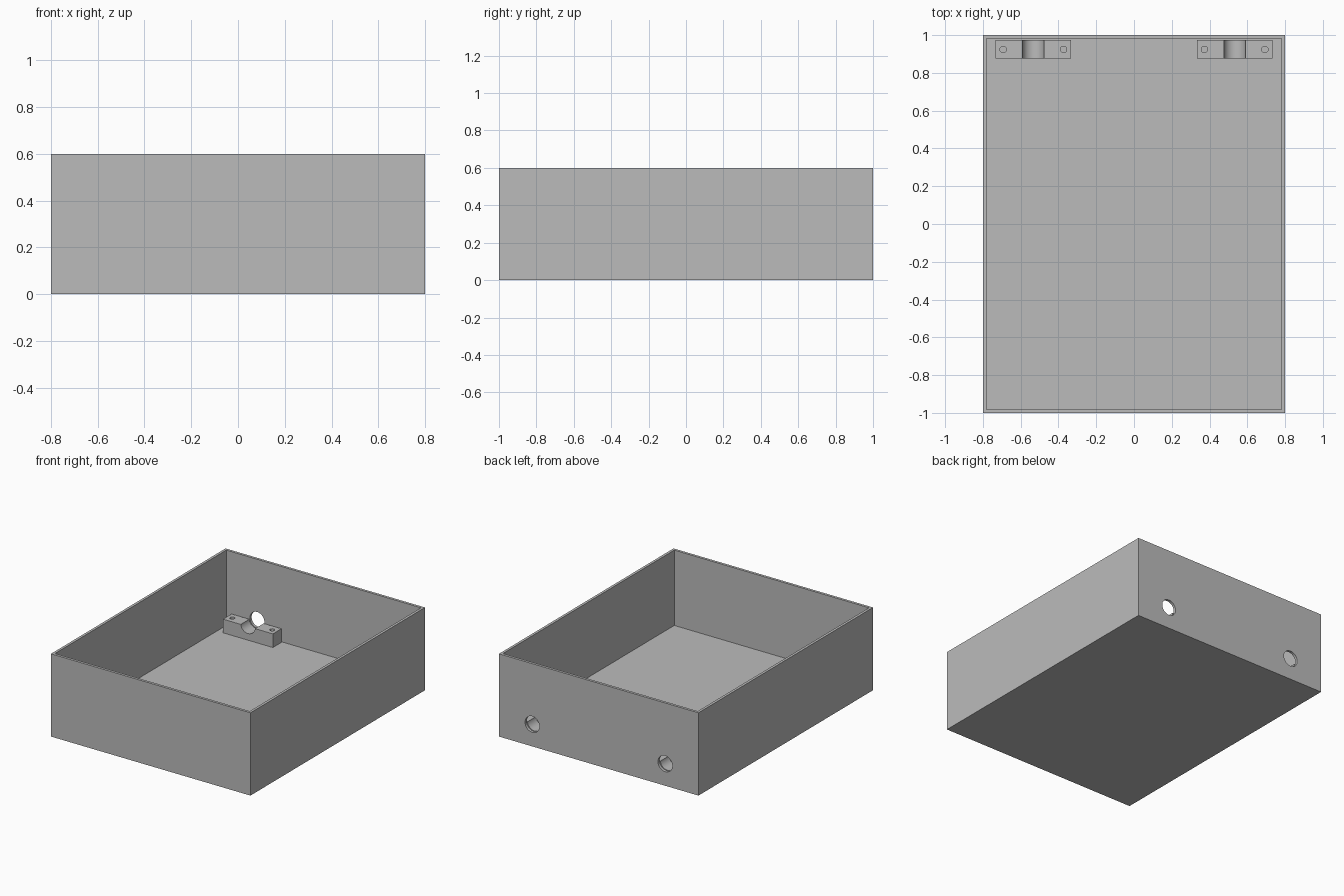
import bpy
import bmesh
from mathutils import Matrix, Vector

WIDTH, DEPTH, HEIGHT = 1.6, 2.0, 0.6
WALL, FLOOR = 0.027, 0.054
MOUNT_X = 0.533          # centre of each mount and wall hole
MOUNT_SIZE = Vector((0.4, 0.098, 0.099))
BORE_Z, BORE_R = 0.16, 0.058
SCREW_OFFSET, SCREW_R = 0.16, 0.017

if "Cube" in bpy.data.objects:
    bpy.data.objects.remove(bpy.data.objects["Cube"], do_unlink=True)

grey = bpy.data.materials.new("plain_grey")
grey.use_nodes = True
grey.diffuse_color = (0.5, 0.5, 0.5, 1)
grey.node_tree.nodes["Principled BSDF"].inputs["Base Color"].default_value = (0.5, 0.5, 0.5, 1)


def make_object(name, bm):
    mesh = bpy.data.meshes.new(name)
    bm.to_mesh(mesh)
    bm.free()
    mesh.materials.append(grey)
    obj = bpy.data.objects.new(name, mesh)
    bpy.context.collection.objects.link(obj)
    return obj


def box(bm, size, centre):
    matrix = Matrix.Translation(centre) @ Matrix.Diagonal((*size, 1))
    bmesh.ops.create_cube(bm, size=1, matrix=matrix)


def cylinder(name, radius, length, centre, axis):
    bm = bmesh.new()
    turn = Matrix.Rotation(1.5707963, 4, "X") if axis == "Y" else Matrix()
    bmesh.ops.create_cone(bm, cap_ends=True, segments=48, radius1=radius, radius2=radius,
                          depth=length, matrix=Matrix.Translation(centre) @ turn)
    return make_object(name, bm)


def cut(obj, cutters):
    """Subtract the cutters, bake the result and delete them."""
    for cutter in cutters:
        cutter.hide_render = True
        mod = obj.modifiers.new("cut", "BOOLEAN")
        mod.operation = "DIFFERENCE"
        mod.solver = "EXACT"
        mod.object = cutter
    bpy.context.view_layer.update()
    graph = bpy.context.evaluated_depsgraph_get()
    result = bpy.data.meshes.new_from_object(obj.evaluated_get(graph))
    obj.modifiers.clear()
    obj.data = result
    for cutter in cutters:
        bpy.data.objects.remove(cutter, do_unlink=True)
    bpy.ops.object.select_all(action="DESELECT")
    obj.select_set(True)
    bpy.context.view_layer.objects.active = obj
    bpy.ops.object.shade_smooth_by_angle()


def bore(x):
    return cylinder("bore_cutter", BORE_R, 0.4, (x, DEPTH / 2 - WALL, BORE_Z), "Y")


# Open tray: inset the top face and sink it to the floor
bm = bmesh.new()
box(bm, (WIDTH, DEPTH, HEIGHT), (0, 0, HEIGHT / 2))
top = max(bm.faces, key=lambda f: f.calc_center_median().z)
bmesh.ops.inset_region(bm, faces=[top], thickness=WALL)
sunk = bmesh.ops.extrude_face_region(bm, geom=[top])["geom"]
bmesh.ops.translate(bm, vec=(0, 0, FLOOR - HEIGHT),
                    verts=[v for v in sunk if isinstance(v, bmesh.types.BMVert)])
if top.is_valid:
    bmesh.ops.delete(bm, geom=[top], context="FACES_ONLY")
bmesh.ops.recalc_face_normals(bm, faces=bm.faces)
tray = make_object("tray", bm)
cut(tray, [bore(side * MOUNT_X) for side in (-1, 1)])

# Saddle mounts inside the back wall, each with a trough and two screw holes
for name, side in (("right_mount", -1), ("left_mount", 1)):
    x = side * MOUNT_X
    y = DEPTH / 2 - WALL - MOUNT_SIZE.y / 2
    bm = bmesh.new()
    box(bm, MOUNT_SIZE, (x, y, FLOOR + MOUNT_SIZE.z / 2))
    mount = make_object(name, bm)
    screws = [cylinder("screw_cutter", SCREW_R, 0.3, (x + s * SCREW_OFFSET, y, FLOOR + 0.05), "Z")
              for s in (-1, 1)]
    cut(mount, [bore(x)] + screws)
